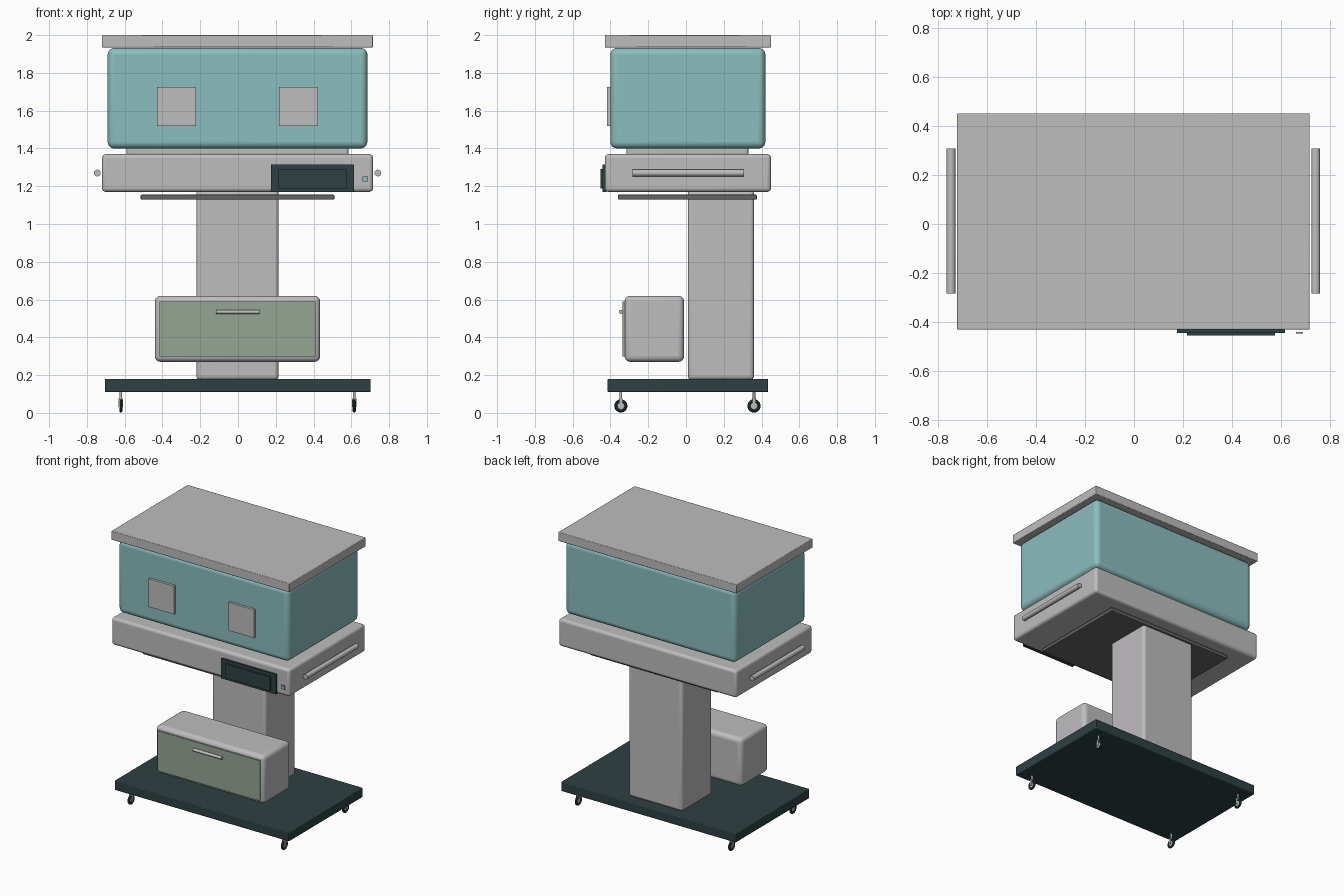
import bpy, math
from mathutils import Vector

if "Cube" in bpy.data.objects:
    bpy.data.objects.remove(bpy.data.objects["Cube"])


def mat(name, rgb):
    m = bpy.data.materials.new(name)
    m.diffuse_color = (*rgb, 1)
    m.use_nodes = True
    m.node_tree.nodes["Principled BSDF"].inputs["Base Color"].default_value = m.diffuse_color
    return m


GREY = mat("light grey", (0.52, 0.51, 0.52))
TEAL = mat("pale teal", (0.26, 0.51, 0.51))
DARK = mat("dark slate", (0.027, 0.052, 0.055))
GREEN = mat("sage green", (0.30, 0.38, 0.30))
CHARCOAL = mat("charcoal grey", (0.13, 0.13, 0.14))


def finish(ob, name, material):
    ob.name = name
    ob.data.materials.append(material)
    bpy.ops.object.shade_smooth_by_angle(angle=math.radians(35))
    return ob


def box(name, x, y, z, material, bevel=0.0, segments=4):
    """Box from (min, max) ranges with optional rounded edges."""
    bpy.ops.mesh.primitive_cube_add(size=1)
    ob = bpy.context.object
    lo, hi = Vector((x[0], y[0], z[0])), Vector((x[1], y[1], z[1]))
    for v in ob.data.vertices:
        v.co = [lo[i] + (v.co[i] + 0.5) * (hi[i] - lo[i]) for i in range(3)]
    if bevel:
        b = ob.modifiers.new("rounding", 'BEVEL')
        b.width, b.segments = bevel, segments
    return finish(ob, name, material)


def rod(name, center, radius, length, axis, material, verts=24):
    rot = {'X': (0, math.pi / 2, 0), 'Y': (math.pi / 2, 0, 0), 'Z': (0, 0, 0)}[axis]
    bpy.ops.mesh.primitive_cylinder_add(vertices=verts, radius=radius, depth=length,
                                        location=center, rotation=rot)
    return finish(bpy.context.object, name, material)


# Wheeled base and column
box("base", (-0.705, 0.702), (-0.415, 0.435), (0.11, 0.18), DARK, 0.006, 2)
box("column", (-0.22, 0.215), (0.01, 0.36), (0.175, 1.18), GREY, 0.02)

# Casters
for x in (-0.62, 0.615):
    for y in (-0.345, 0.36):
        bpy.ops.mesh.primitive_torus_add(major_segments=24, minor_segments=10,
                                         major_radius=0.026, minor_radius=0.009,
                                         location=(x, y, 0.037),
                                         rotation=(0, math.pi / 2, 0))
        finish(bpy.context.object, "caster_tyre", DARK)
        rod("caster_hub", (x, y, 0.037), 0.02, 0.010, 'X', GREY, 16)
        rod("caster_stem", (x, y, 0.09), 0.007, 0.045, 'Z', GREY, 12)
        for s in (-1, 1):
            box("caster_fork", (x + s * 0.0105 - 0.0015, x + s * 0.0105 + 0.0015),
                (y - 0.008, y + 0.008), (0.03, 0.075), GREY)
        box("caster_crown", (x - 0.012, x + 0.012), (y - 0.01, y + 0.01),
            (0.070, 0.076), GREY)

# Drawer unit
box("drawer_box", (-0.44, 0.435), (-0.325, -0.01), (0.27, 0.62), GREY, 0.03)
box("drawer_front", (-0.415, 0.41), (-0.335, -0.32), (0.298, 0.59), GREEN)
rod("drawer_handle", (-0.002, -0.345, 0.535), 0.011, 0.23, 'X', GREY, 16)

# Under plate and tray
box("under_plate", (-0.515, 0.51), (-0.36, 0.375), (1.13, 1.155), CHARCOAL, 0.004, 2)
box("tray", (-0.72, 0.715), (-0.43, 0.45), (1.17, 1.37), GREY, 0.02)
box("mattress", (-0.59, 0.585), (-0.315, 0.33), (1.36, 1.43), GREY, 0.015)

# Hood, lid and portholes
box("hood", (-0.69, 0.685), (-0.40, 0.42), (1.40, 1.932), TEAL, 0.035, 5)
box("lid", (-0.72, 0.715), (-0.43, 0.45), (1.935, 2.0), GREY, 0.004, 2)
for x in (-0.325, 0.32):
    box("porthole_door", (x - 0.103, x + 0.103), (-0.418, -0.39), (1.52, 1.725), GREY)

# Control panel, screen and button
box("control_panel", (0.175, 0.615), (-0.443, -0.42), (1.17, 1.315), DARK)
box("control_screen", (0.215, 0.575), (-0.453, -0.44), (1.187, 1.29), DARK)
box("power_button", (0.66, 0.688), (-0.446, -0.439), (1.224, 1.252), TEAL)

# Side push handles
for x in (-0.745, 0.74):
    rod("side_handle", (x, 0.012, 1.27), 0.018, 0.59, 'Y', GREY)
